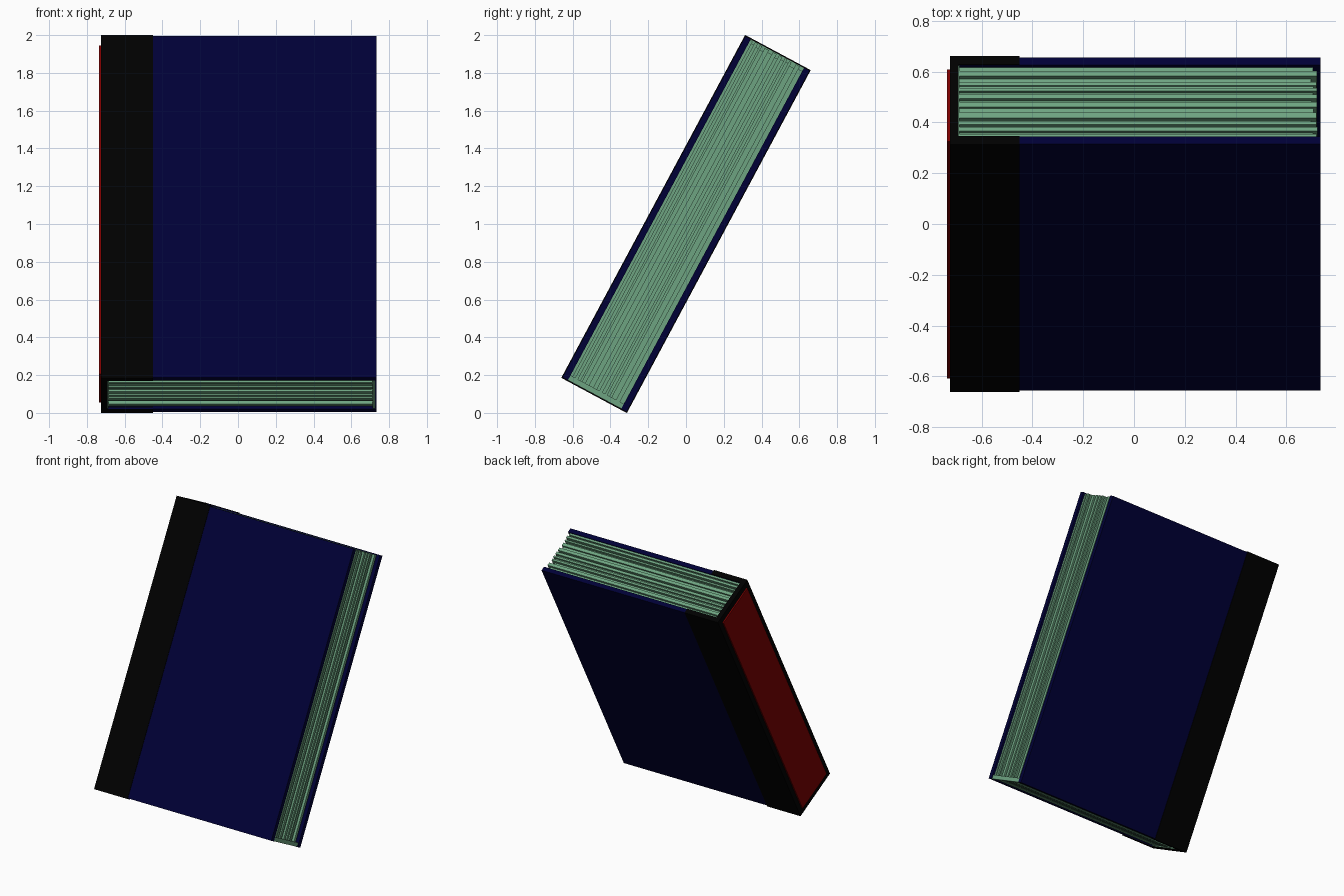
import bpy
import bmesh
import math
import random
from mathutils import Vector

if "Cube" in bpy.data.objects:
    bpy.data.objects.remove(bpy.data.objects["Cube"], do_unlink=True)

random.seed(4)
LEAN = math.radians(-28.2)


def material(name, color):
    mat = bpy.data.materials.new(name)
    mat.use_nodes = True
    mat.diffuse_color = (*color, 1)
    bsdf = mat.node_tree.nodes["Principled BSDF"]
    bsdf.inputs["Base Color"].default_value = (*color, 1)
    bsdf.inputs["Roughness"].default_value = 0.8
    return mat


navy = material("navy cover", (0, 0, 0.037))
black = material("black binding", (0, 0, 0))
red = material("dark red spine", (0.2, 0, 0))
green = material("pale green paper", (0.155, 0.37, 0.22))


def add_boxes(name, boxes, mat):
    """One leaning object made of boxes given by low and high corners."""
    bm = bmesh.new()
    for low, high in boxes:
        low, high = Vector(low), Vector(high)
        verts = bmesh.ops.create_cube(bm, size=1)["verts"]
        bmesh.ops.scale(bm, vec=high - low, verts=verts)
        bmesh.ops.translate(bm, vec=(low + high) / 2, verts=verts)
    mesh = bpy.data.meshes.new(name)
    bm.to_mesh(mesh)
    bm.free()
    mesh.materials.append(mat)
    obj = bpy.data.objects.new(name, mesh)
    bpy.context.collection.objects.link(obj)
    obj.rotation_euler.x = LEAN
    obj.location.z = 1
    return obj


# Half sizes along the book's own thickness and height
COVER_Y, INNER_Y, COVER_Z = 0.193, 0.16, 1.025
SPINE_Y, SPINE_Z = 0.197, 1.03
SPINE_X, FLAP_X, FORE_X = -0.725, -0.45, 0.733
PAGE_X, PAGE_END = -0.69, 0.725

# Cover boards
add_boxes("front_cover", [((PAGE_X, -COVER_Y, -COVER_Z), (FORE_X, -INNER_Y, COVER_Z))], navy)
add_boxes("back_cover", [((PAGE_X, INNER_Y, -COVER_Z), (FORE_X, COVER_Y, COVER_Z))], navy)

# Binding wraps the spine and overlaps both boards
add_boxes("spine_binding", [
    ((SPINE_X, -SPINE_Y, -SPINE_Z), (PAGE_X, SPINE_Y, SPINE_Z)),
    ((PAGE_X, -SPINE_Y, -SPINE_Z), (FLAP_X, -INNER_Y, SPINE_Z)),
    ((PAGE_X, INNER_Y, -SPINE_Z), (FLAP_X, SPINE_Y, SPINE_Z)),
], black)

# Red panel on the spine
add_boxes("spine_panel", [((-0.735, -0.16, -0.987), (SPINE_X, 0.16, 0.987))], red)

# Page bundles of uneven thickness, alternating proud and recessed
count = 18
weights = [random.uniform(0.6, 1.4) for i in range(count)]
scale = 2 * INNER_Y / sum(weights)
sheets, y = [], -INNER_Y
for i, weight in enumerate(weights):
    inset = random.uniform(0.018, 0.03) if i % 2 else random.uniform(0.001, 0.008)
    end = COVER_Z - inset
    top = y + weight * scale
    sheets.append(((PAGE_X, y, -end), (PAGE_END - inset, top, end)))
    y = top
add_boxes("pages", sheets, green)

# Paper edge beside the spine and the lip at the foot of the fore edge
add_boxes("page_edges", [
    ((PAGE_X, -INNER_Y, -COVER_Z + 0.002), (PAGE_X + 0.004, INNER_Y, COVER_Z - 0.002)),
    ((0.712, -INNER_Y, -COVER_Z + 0.001), (0.728, INNER_Y, -COVER_Z + 0.03)),
], green)
